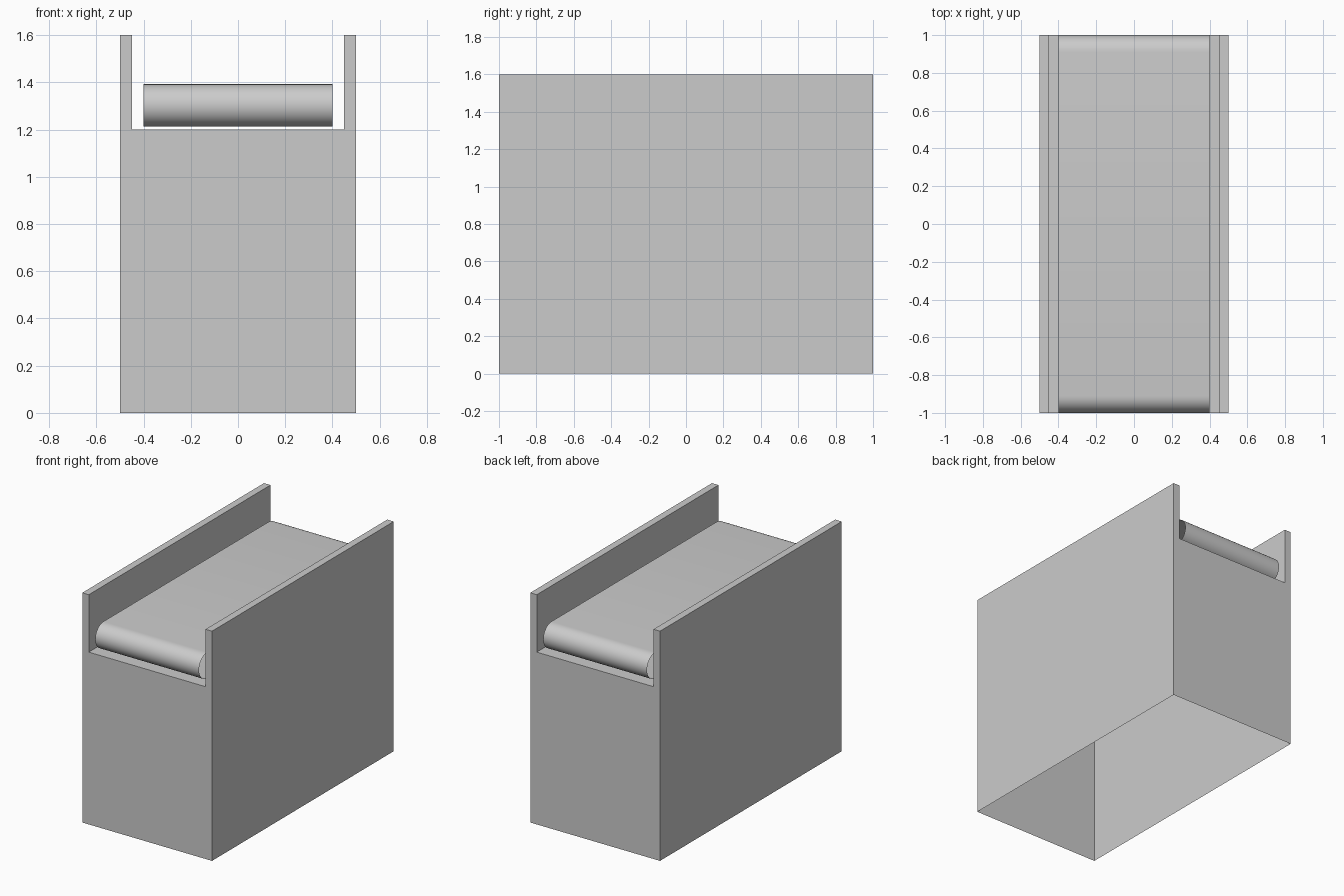
import bpy, bmesh
from math import sin, cos, pi

if "Cube" in bpy.data.objects:
    bpy.data.objects.remove(bpy.data.objects["Cube"])


def make_object(name, start, offset, closed, capped):
    """Sweep a list of profile points along an offset into a thin shell."""
    bm = bmesh.new()
    a = [bm.verts.new(p) for p in start]
    b = [bm.verts.new([p[i] + offset[i] for i in range(3)]) for p in start]
    n = len(a)
    for i in range(n if closed else n - 1):
        j = (i + 1) % n
        bm.faces.new((a[i], a[j], b[j], b[i]))
    if capped:
        bm.faces.new(a[::-1])
        bm.faces.new(b)
    bmesh.ops.recalc_face_normals(bm, faces=bm.faces[:])
    mesh = bpy.data.meshes.new(name)
    bm.to_mesh(mesh)
    bm.free()
    obj = bpy.data.objects.new(name, mesh)
    bpy.context.collection.objects.link(obj)
    return obj


# Housing: trough-shaped shell with raised side guards, open underneath
half = [(0.5, 0), (0.5, 1.6), (0.45, 1.6), (0.45, 1.2)]
profile = half + [(-x, z) for x, z in reversed(half)]
make_object("housing", [(x, -1, z) for x, z in profile], (0, 2, 0),
            closed=False, capped=True)

# Belt: thin loop with rounded ends, open at the sides
R, ZC, SEG = 0.09, 1.302, 16
loop = []
for side in (1, -1):
    for i in range(SEG + 1):
        t = -pi / 2 + pi * i / SEG
        loop.append((-0.4, side * (1 - R + R * cos(t)), ZC + side * R * sin(t)))
belt = make_object("conveyor_belt", loop, (0.8, 0, 0), closed=True, capped=False)
bpy.context.view_layer.objects.active = belt
belt.select_set(True)
bpy.ops.object.shade_smooth_by_angle(angle=pi / 6)
